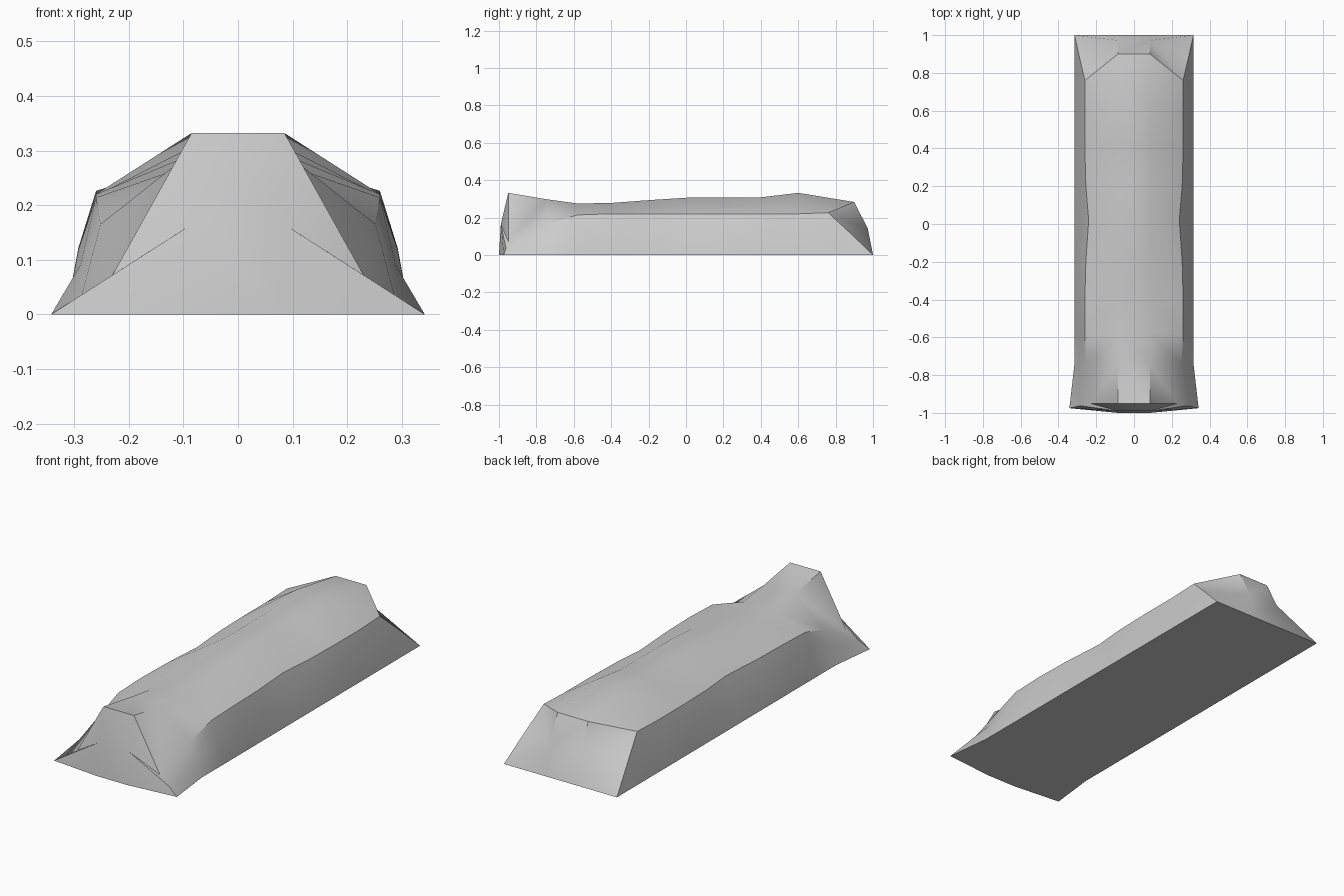
import bpy
import bmesh
import math

cube = bpy.data.objects.get("Cube")
if cube:
    bpy.data.objects.remove(cube, do_unlink=True)

CROWN_X = 0.085


def section(y, base_x, shoulder_x, shoulder_z, crown_z):
    """Half cross-section: base, flank, shoulder, crown."""
    flank_x = (base_x + shoulder_x) / 2 + 0.005
    return [(base_x, y, 0), (flank_x, y, shoulder_z * 0.55),
            (shoulder_x, y, shoulder_z), (CROWN_X, y, crown_z)]


# Half cross-sections from the flared front to the sloping back
front = [(0.342, -0.975, 0), (0.286, -0.962, 0.036),
         (0.23, -0.95, 0.072), (CROWN_X, -0.95, 0.332)]
back = [(0.315, 1, 0), (0.288, 0.88, 0.115),
        (0.26, 0.76, 0.226), (CROWN_X, 0.9, 0.283)]
middle = [
    (-0.74, 0.315, 0.252, 0.165, 0.297),
    (-0.58, 0.315, 0.26, 0.214, 0.275),
    (-0.4, 0.315, 0.26, 0.22, 0.278),
    (-0.2, 0.315, 0.255, 0.22, 0.293),
    (0.02, 0.315, 0.24, 0.22, 0.307),
    (0.2, 0.315, 0.255, 0.22, 0.307),
    (0.4, 0.315, 0.26, 0.22, 0.308),
    (0.6, 0.315, 0.26, 0.22, 0.332),
]
halves = [front] + [section(*m) for m in middle] + [back]

bm = bmesh.new()


def both_sides(points):
    """Vertices of a half section plus its mirrored half."""
    return [[bm.verts.new((s * x, y, z)) for x, y, z in points]
            for s in (1, -1)]


rings = [both_sides(h) for h in halves]

# Flanks, shoulders and crown
for a, b in zip(rings, rings[1:]):
    for side in range(2):
        for i in range(3):
            bm.faces.new((a[side][i], b[side][i],
                          b[side][i + 1], a[side][i + 1]))
    bm.faces.new((a[0][3], b[0][3], b[1][3], a[1][3]))


def end_panel(ring, base_y, bulge_y, bulge_z):
    """Bulging end wall with a central panel and two side panels."""
    inner = both_sides([(CROWN_X, base_y, 0), (CROWN_X, bulge_y, bulge_z)])
    for outer, (low, mid) in zip(ring, inner):
        bm.faces.new((outer[0], low, mid, outer[1]))
        bm.faces.new((outer[1], mid, outer[2]))
        bm.faces.new((outer[2], mid, outer[3]))
    (l0, m0), (l1, m1) = inner
    bm.faces.new((l0, l1, m1, m0))
    bm.faces.new((m0, m1, ring[1][3], ring[0][3]))
    return [l0, l1]


front_base = end_panel(rings[0], -1.0, -0.99, 0.165)
back_base = end_panel(rings[-1], 1.0, 0.972, 0.14)

# Flat underside
bm.faces.new([r[0][0] for r in rings] + back_base
             + [r[1][0] for r in reversed(rings)] + front_base[::-1])
bmesh.ops.recalc_face_normals(bm, faces=bm.faces[:])

mesh = bpy.data.meshes.new("long_mound")
bm.to_mesh(mesh)
bm.free()
mound = bpy.data.objects.new("long_mound", mesh)
bpy.context.collection.objects.link(mound)

# Plain grey surface
grey = bpy.data.materials.new("plain_grey")
grey.use_nodes = True
colour = (0.6, 0.6, 0.6, 1)
grey.diffuse_color = colour
grey.node_tree.nodes["Principled BSDF"].inputs["Base Color"].default_value = colour
mesh.materials.append(grey)

# Smooth body with sharp rims
bpy.ops.object.select_all(action="DESELECT")
mound.select_set(True)
bpy.context.view_layer.objects.active = mound
bpy.ops.object.shade_smooth_by_angle(angle=math.radians(35))
